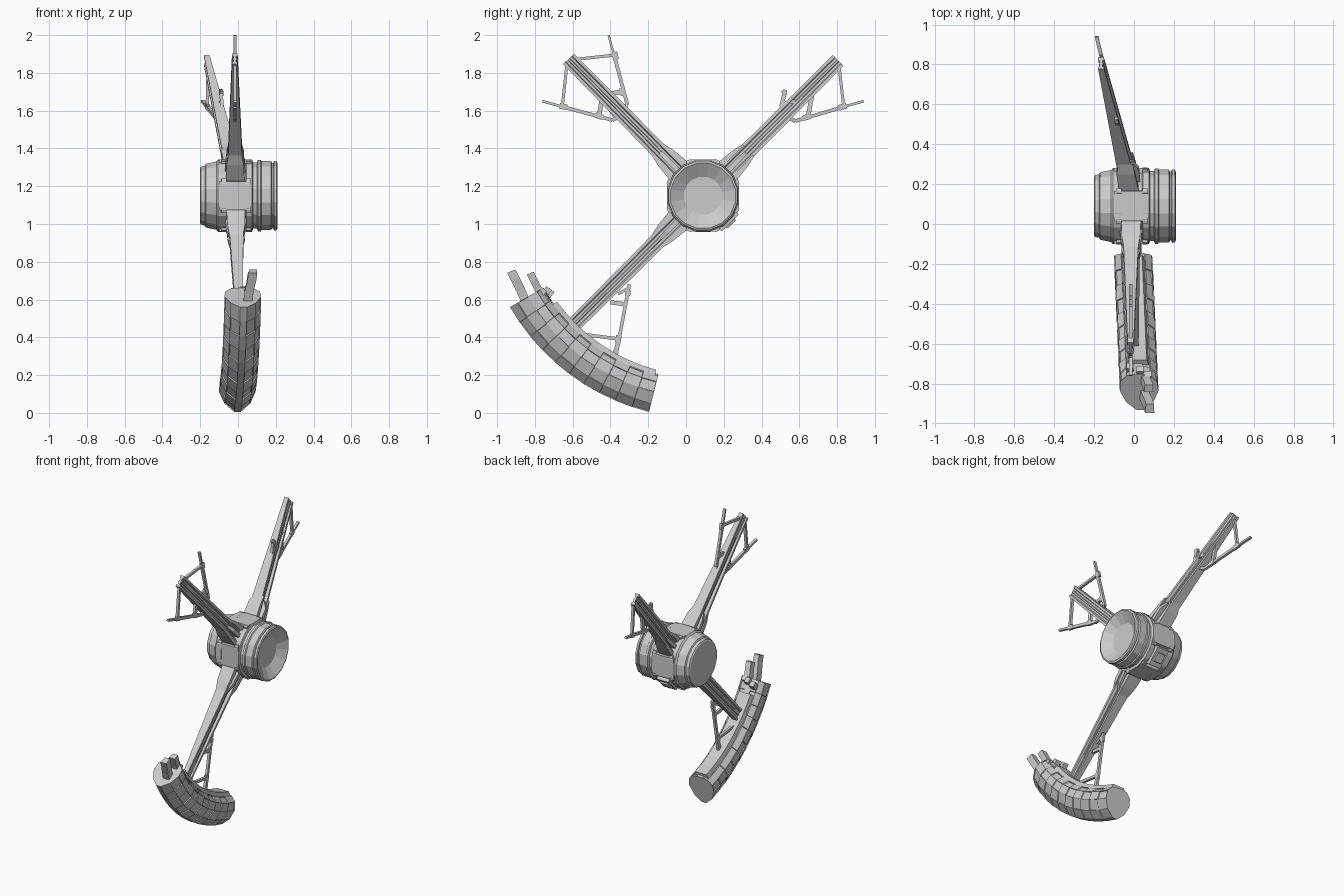
import bpy, bmesh, math
from mathutils import Vector

CY, CZ = 0.09, 1.15          # wheel axle runs along x through this point


def polar(deg, r, t=0.0, x=0.0):
    """Point at radius r along a spoke angle, offset t sideways."""
    a = math.radians(deg)
    return Vector((x, CY + r * math.cos(a) - t * math.sin(a),
                   CZ + r * math.sin(a) + t * math.cos(a)))


def finish(name, bm):
    bmesh.ops.recalc_face_normals(bm, faces=bm.faces)
    me = bpy.data.meshes.new(name)
    bm.to_mesh(me)
    bm.free()
    ob = bpy.data.objects.new(name, me)
    bpy.context.collection.objects.link(ob)
    return ob


def loft(bm, rings, cap=True):
    """Skin a list of closed rings; returns the side faces by (ring, side)."""
    vs = [[bm.verts.new(p) for p in ring] for ring in rings]
    n, sides = len(vs[0]), {}
    for i in range(len(vs) - 1):
        for j in range(n):
            k = (j + 1) % n
            sides[i, j] = bm.faces.new((vs[i][j], vs[i][k], vs[i + 1][k], vs[i + 1][j]))
    if cap:
        bm.faces.new(vs[0])
        bm.faces.new(vs[-1])
    return sides


def stick(bm, p, q, w=0.018, d=0.018):
    """Square bar from p to q."""
    p, q = Vector(p), Vector(q)
    side = (q - p).cross(Vector((1, 0, 0))).normalized() * w / 2
    dx = Vector((d / 2, 0, 0))
    loft(bm, [[c - side - dx, c + side - dx, c + side + dx, c - side + dx] for c in (p, q)])


def block(bm, deg, stations):
    """Tapered block along a spoke; stations are (r, half t, x centre, half x)."""
    loft(bm, [[polar(deg, r, s * t, x + u * h) for s, u in ((-1, -1), (1, -1), (1, 1), (-1, 1))]
              for r, t, x, h in stations])


# ---- hub drum, turned around the axle
profile = [(-.20, .15), (-.195, .158), (-.175, .162), (-.17, .172), (-.115, .184), (-.105, .195),
           (-.06, .195), (-.055, .187), (.04, .187), (.045, .195), (.075, .195), (.08, .178),
           (.10, .178), (.105, .193), (.12, .193), (.125, .186), (.175, .186), (.18, .176),
           (.188, .176), (.19, .188), (.205, .186), (.21, .175), (.165, .102)]
bm = bmesh.new()
loft(bm, [[polar(22.5 * (i + .5), r, 0, x) for i in range(16)] for x, r in profile])
finish("hub_drum", bm)

# ---- flat panels between the spokes, and small raised pads beside them
bm = bmesh.new()
for deg in (0, 90, 180, 270):
    block(bm, deg, [(.15, .078, -.015, .085), (.191, .075, -.015, .085)])
finish("hub_panels", bm)
bm = bmesh.new()
for deg in (45, 135, 225, 315):
    for t in (-28, 28):
        for x in (-.075, .055):
            block(bm, deg + t * .8, [(.16, .018, x, .016), (.203, .014, x, .013)])
finish("hub_pads", bm)

# ---- spokes: angle, tip radius, x centre at root and tip
SPOKES = {"upper_front": (134.5, 1.015, -.015, -.017),
          "upper_back": (45, 1.012, -.025, -.165),
          "lower_front": (225, .985, -.012, .008)}
I_BEAM = [(-1, -1), (-.62, -1), (-.5, -.45), (-.2, -.45), (-.12, -.7), (.12, -.7), (.2, -.45), (.5, -.45),
          (.62, -1), (1, -1)]
I_BEAM += [(t, -h) for t, h in reversed(I_BEAM)]
for name, (deg, tip, x0, x1) in SPOKES.items():
    bm = bmesh.new()
    loft(bm, [[polar(deg, r, t * w, x + h * k) for t, h in I_BEAM]
              for r, w, x, k in ((.17, .045, x0, .042), (tip, .040, x1, .015))])
    finish(name + "_spoke", bm)
    # gusset plates that clamp the spoke root, with a central raised rib
    bm = bmesh.new()
    xg = x0 + (x1 - x0) * .12
    for s in (-1, 1):
        loft(bm, [[polar(deg, r, s * t, x + u * h) for t, u in ((a, -1), (b, -1), (b, 1), (a, 1))]
                  for r, a, b, x, h in ((.165, .035, .070, x0, .05), (.28, .035, .058, xg, .046),
                                        (.34, .034, .044, xg, .036))])
    block(bm, deg, [(.17, .014, x0, .056), (.27, .013, x0, .05), (.32, .010, xg, .03)])
    finish(name + "_gusset", bm)

# ---- broken root of the missing spoke
bm = bmesh.new()
block(bm, 315, [(.16, .068, -.012, .05), (.205, .062, -.012, .046)])
block(bm, 315, [(.2, .035, -.012, .035), (.215, .03, -.012, .03)])
finish("broken_spoke_stub", bm)


# ---- thin braces beside the spokes, drawn in the y-z plane: (y1, z1, y2, z2, width)
def braces(name, bars, x_of_y):
    bm = bmesh.new()
    for y1, z1, y2, z2, w in bars:
        stick(bm, (x_of_y(y1), y1, z1), (x_of_y(y2), y2, z2), w, .018)
    finish(name, bm)


braces("upper_front_braces", [
    (-.41, 2.0, -.38, 1.89, .012), (-.385, 1.91, -.31, 1.63, .019),
    (-.60, 1.87, -.37, 1.895, .016), (-.47, 1.68, -.335, 1.70, .024),
    (-.31, 1.63, -.335, 1.62, .02), (-.335, 1.62, -.40, 1.67, .018),
    (-.38, 1.91, -.37, 1.87, .03), (-.34, 1.72, -.33, 1.68, .03),
    (-.76, 1.65, -.65, 1.62, .014), (-.67, 1.625, -.39, 1.55, .019),
    (-.63, 1.85, -.655, 1.62, .016), (-.44, 1.70, -.46, 1.57, .024),
    (-.39, 1.55, -.37, 1.56, .02), (-.37, 1.56, -.43, 1.64, .018),
    (-.67, 1.627, -.63, 1.617, .03), (-.48, 1.577, -.44, 1.565, .03)], lambda y: -.016)
braces("upper_back_braces", [
    (.94, 1.65, .83, 1.62, .014), (.85, 1.625, .58, 1.545, .019),
    (.81, 1.84, .835, 1.62, .016), (.67, 1.70, .645, 1.56, .024),
    (.58, 1.545, .55, 1.56, .02), (.81, 1.615, .85, 1.627, .03),
    (.62, 1.56, .66, 1.572, .03), (.55, 1.56, .60, 1.63, .018),
    (.505, 1.62, .525, 1.71, .022), (.51, 1.69, .53, 1.70, .03),
    (.52, 1.64, .58, 1.65, .02)], lambda y: -.03 - .235 * (y - .27))
braces("lower_front_braces", [
    (-.30, .68, -.32, .57, .018), (-.315, .60, -.375, .28, .018),
    (-.54, .415, -.345, .39, .018), (-.40, .585, -.32, .575, .022),
    (-.305, .65, -.31, .62, .028), (-.355, .41, -.362, .37, .03),
    (-.36, .37, -.385, .29, .022), (-.305, .66, -.36, .63, .016)], lambda y: .004)


# ---- surviving rim and tyre segment, leaning slightly in x
def rim_x(p):
    p.x += -.005 - .045 * (p.y + .15)
    return p


HALF = [(1.18, .018), (1.135, .068), (1.07, .097), (1.015, .092), (.982, .06), (.975, .022)]
SECTION = HALF + [(r, -x) for r, x in reversed(HALF)]
STEPS = 10
bm = bmesh.new()
sides = loft(bm, [[rim_x(polar(210 + 46 * i / STEPS, r, 0, x)) for r, x in SECTION]
                  for i in range(STEPS + 1)])
bmesh.ops.recalc_face_normals(bm, faces=bm.faces)
# checkered tread: every other plate sinks slightly
sunk = [f for (i, j), f in sides.items() if (i + j) % 2 and j not in (5, 11)]
bmesh.ops.inset_individual(bm, faces=sunk, thickness=.003, depth=-.006)
finish("rim_segment", bm)

# ---- inner band of the rim
bm = bmesh.new()
loft(bm, [[rim_x(polar(216 + 39 * i / 8, r, 0, x)) for r, x in
           ((.955, -.045), (.955, .045), (.985, .055), (.985, -.055))] for i in range(9)])
finish("rim_inner_band", bm)

# ---- torn bits at the broken end of the rim
bm = bmesh.new()
for path, w in (([(-.845, .58, .05), (-.875, .65, .06), (-.905, .71, .075), (-.925, .75, .08)], .022),
                ([(-.765, .61, .055), (-.785, .66, .06), (-.805, .70, .07), (-.825, .74, .075)], .018)):
    loft(bm, [[(x + dx, y + s * w, z - s * w * -.4) for s, dx in
               ((-1, -.025), (1, -.02), (1, .02), (-1, .022))] for y, z, x in path])
for y, z, x in ((-.735, .65, .03), (-.72, .64, -.02), (-.76, .645, .07)):
    stick(bm, (x, y - .02, z - .03), (x, y + .01, z + .01), .035, .035)
finish("torn_rim_ends", bm)
